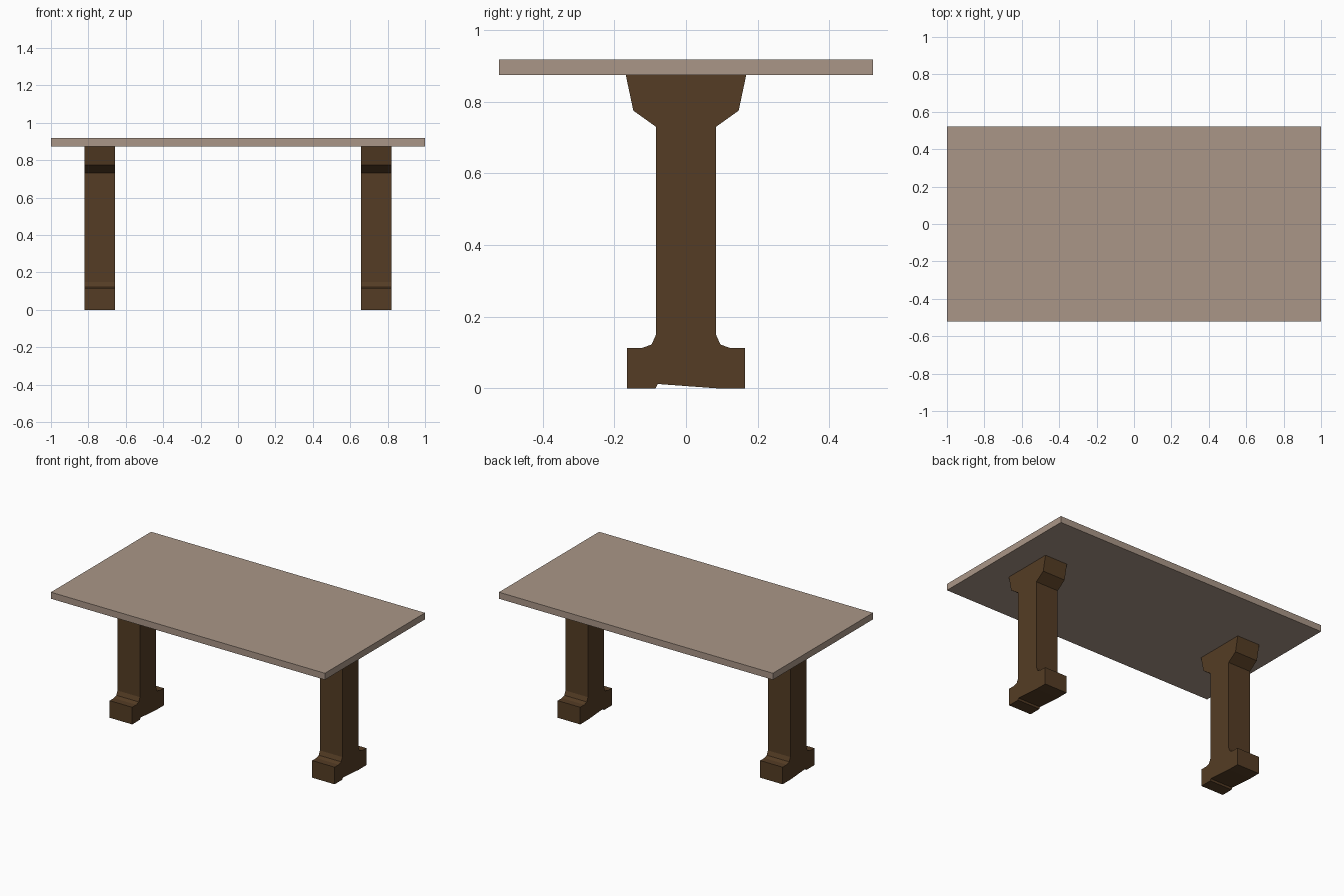
import bpy, bmesh

if "Cube" in bpy.data.objects:
    bpy.data.objects.remove(bpy.data.objects["Cube"])


def material(name, rgb):
    mat = bpy.data.materials.new(name)
    mat.diffuse_color = (*rgb, 1)
    mat.use_nodes = True
    mat.node_tree.nodes["Principled BSDF"].inputs["Base Color"].default_value = mat.diffuse_color
    return mat


def extrude_profile(name, profile, x0, x1, mat):
    """Flat-shaded prism: a (y, z) profile extruded along x."""
    bm = bmesh.new()
    face = bm.faces.new([bm.verts.new((x0, y, z)) for y, z in profile])
    ext = bmesh.ops.extrude_face_region(bm, geom=[face])
    moved = [v for v in ext["geom"] if isinstance(v, bmesh.types.BMVert)]
    bmesh.ops.translate(bm, verts=moved, vec=(x1 - x0, 0, 0))
    bmesh.ops.recalc_face_normals(bm, faces=bm.faces)
    mesh = bpy.data.meshes.new(name)
    bm.to_mesh(mesh)
    bm.free()
    mesh.materials.append(mat)
    obj = bpy.data.objects.new(name, mesh)
    bpy.context.collection.objects.link(obj)
    return obj


top_wood = material("pale_wood", (0.40, 0.305, 0.242))
leg_wood = material("dark_wood", (0.09, 0.046, 0.018))

TOP_Z, UNDER_Z = 0.917, 0.874

# Table top slab
slab = [(-0.522, UNDER_Z), (0.522, UNDER_Z), (0.522, TOP_Z), (-0.522, TOP_Z)]
extrude_profile("table_top", slab, -1, 1, top_wood)

# Pedestal side, from foot to flared bracket
side = [(0.165, 0), (0.165, 0.113), (0.122, 0.113), (0.096, 0.122),
        (0.084, 0.149), (0.084, 0.73), (0.147, 0.775), (0.168, UNDER_Z)]
# Shallow uneven relief under the foot
relief = [(-0.085, 0), (-0.079, 0.012), (0.085, 0)]
leg = side + [(-y, z) for y, z in reversed(side)] + relief

# Two pedestal legs
for name, x in (("left_leg", -0.739), ("right_leg", 0.739)):
    extrude_profile(name, leg, x - 0.082, x + 0.082, leg_wood)
